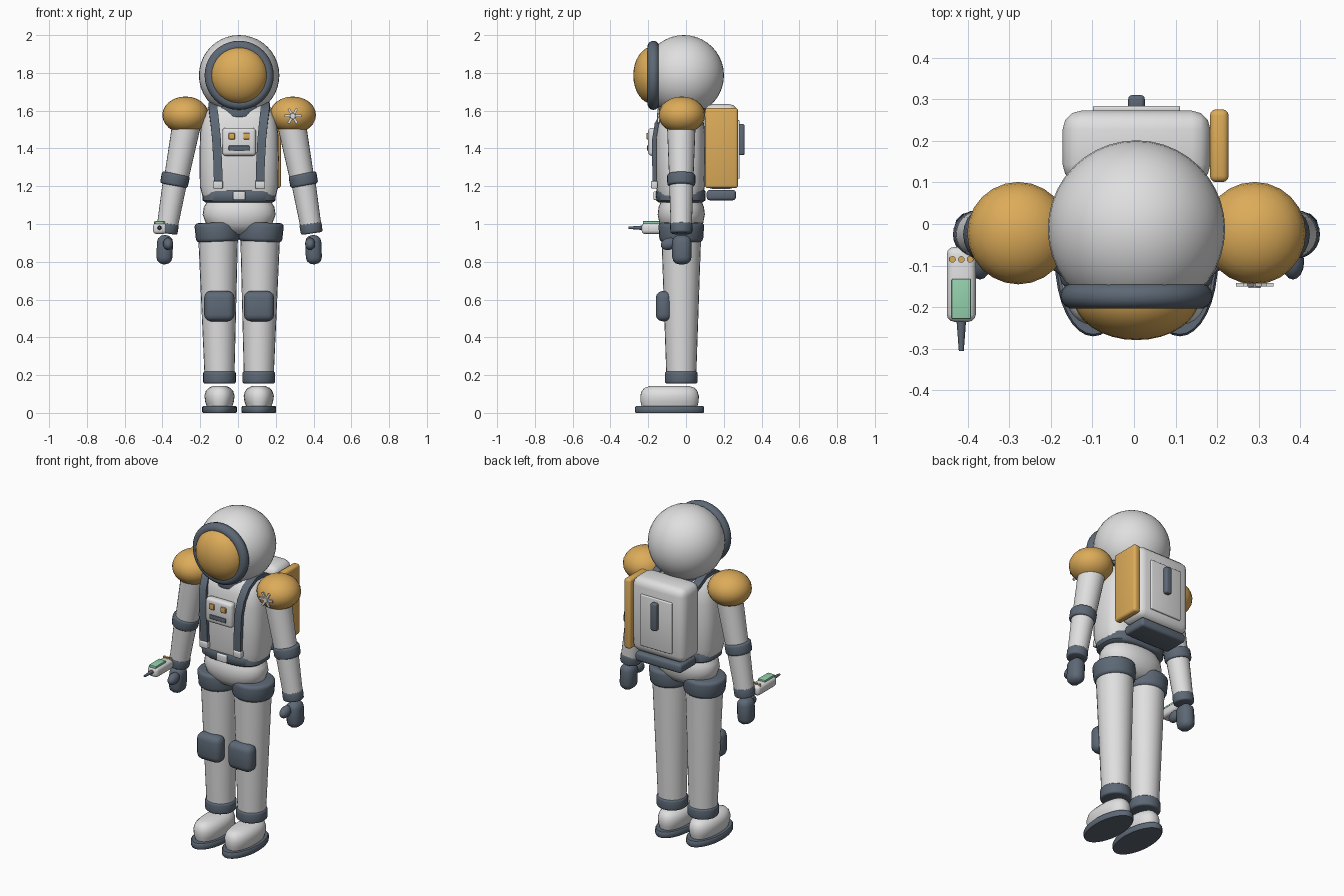
import bpy, bmesh, math
from mathutils import Vector

cube = bpy.data.objects.get("Cube")
if cube:
    bpy.data.objects.remove(cube, do_unlink=True)


def material(name, rgb):
    m = bpy.data.materials.new(name)
    m.use_nodes = True
    m.diffuse_color = (*rgb, 1)
    m.node_tree.nodes["Principled BSDF"].inputs["Base Color"].default_value = (*rgb, 1)
    return m


WHITE = material("suit white", (0.74, 0.74, 0.74))
GOLD = material("warm gold", (0.72, 0.41, 0.10))
DARK = material("slate grey", (0.11, 0.14, 0.18))
GREEN = material("screen green", (0.30, 0.64, 0.42))

CX = 0.006    # body axis
CY = -0.025   # limb depth


def finish(name, mat, bevel=0, segments=3, angle=40):
    """Name, colour, bevel and smooth the active object."""
    ob = bpy.context.object
    ob.name = ob.data.name = name
    ob.data.materials.append(mat)
    bpy.ops.object.transform_apply(location=False, rotation=False, scale=True)
    if bevel:
        mod = ob.modifiers.new("round", 'BEVEL')
        mod.width, mod.segments = bevel, segments
        mod.limit_method = 'ANGLE'
        bpy.ops.object.modifier_apply(modifier=mod.name)
    bpy.ops.object.shade_smooth_by_angle(angle=math.radians(angle))
    return ob


def ball(name, mat, loc, radii, segs=24, rot=(0, 0, 0)):
    bpy.ops.mesh.primitive_uv_sphere_add(segments=segs, ring_count=segs // 2,
                                         location=loc, rotation=rot)
    bpy.context.object.scale = radii
    return finish(name, mat)


def box(name, mat, loc, size, bevel=0, rot=(0, 0, 0)):
    bpy.ops.mesh.primitive_cube_add(size=1, location=loc, rotation=rot)
    bpy.context.object.scale = size
    return finish(name, mat, bevel)


def tube(name, mat, a, b, r1, r2, bevel=0, sides=24):
    a, b = Vector(a), Vector(b)
    bpy.ops.mesh.primitive_cone_add(vertices=sides, radius1=r1, radius2=r2, depth=(b - a).length,
                                    location=(a + b) / 2,
                                    rotation=(b - a).to_track_quat('Z', 'Y').to_euler())
    return finish(name, mat, bevel)


def from_bmesh(name, bm):
    bmesh.ops.recalc_face_normals(bm, faces=bm.faces)
    me = bpy.data.meshes.new(name)
    bm.to_mesh(me)
    bm.free()
    ob = bpy.data.objects.new(name, me)
    bpy.context.collection.objects.link(ob)
    bpy.ops.object.select_all(action='DESELECT')
    bpy.context.view_layer.objects.active = ob
    ob.select_set(True)
    return ob


def loft(name, mat, x, y, profile, power=2.0, sides=32):
    """Stack squarish ellipses given as (z, half width, half depth)."""
    bm = bmesh.new()
    rings = []
    for z, rx, ry in profile:
        ring = []
        for i in range(sides):
            c, s = math.cos(math.tau * i / sides), math.sin(math.tau * i / sides)
            ring.append(bm.verts.new((x + rx * math.copysign(abs(c) ** (2 / power), c),
                                      y + ry * math.copysign(abs(s) ** (2 / power), s), z)))
        rings.append(ring)
    for lo, hi in zip(rings, rings[1:]):
        for i in range(sides):
            j = (i + 1) % sides
            bm.faces.new((lo[i], lo[j], hi[j], hi[i]))
    bm.faces.new(rings[0])
    bm.faces.new(rings[-1])
    from_bmesh(name, bm)
    return finish(name, mat, angle=50)


def ribbon(name, mat, path, width, thick):
    bm = bmesh.new()
    pairs = [[bm.verts.new((x + k * width / 2, y, z)) for k in (-1, 1)] for x, y, z in path]
    for p, q in zip(pairs, pairs[1:]):
        bm.faces.new((p[0], p[1], q[1], q[0]))
    ob = from_bmesh(name, bm)
    mod = ob.modifiers.new("thick", 'SOLIDIFY')
    mod.thickness, mod.offset = thick, 0
    bpy.ops.object.modifier_apply(modifier=mod.name)
    return finish(name, mat)


# Helmet, visor rim and visor
ball("helmet", WHITE, (CX, -0.012, 1.787), (0.213,) * 3, 40)
bpy.ops.mesh.primitive_torus_add(major_segments=40, minor_segments=14, major_radius=0.152,
                                 minor_radius=0.031, location=(CX, -0.173, 1.787),
                                 rotation=(math.pi / 2, 0, 0))
finish("visor_rim", DARK, angle=60)
ball("visor", GOLD, (CX, -0.175, 1.787), (0.152, 0.104, 0.152), 32)
tube("neck_ring", DARK, (CX, -0.02, 1.56), (CX, -0.02, 1.63), 0.13, 0.13, 0.015)

# Torso, belt and hips
loft("torso", WHITE, CX, -0.03, [(1.15, 0.195, 0.12), (1.2, 0.208, 0.13), (1.35, 0.21, 0.134),
     (1.48, 0.207, 0.132), (1.55, 0.195, 0.122), (1.6, 0.17, 0.105), (1.63, 0.13, 0.075)], 3)
loft("belt", DARK, CX, -0.028, [(1.115, 0.18, 0.118), (1.125, 0.193, 0.13),
     (1.172, 0.195, 0.132), (1.186, 0.183, 0.12)], 2.8)
box("belt_buckle", WHITE, (CX, -0.16, 1.15), (0.066, 0.025, 0.045), 0.006)
loft("hips", WHITE, CX, CY, [(0.945, 0.07, 0.05), (0.965, 0.13, 0.09), (1.0, 0.175, 0.115),
     (1.05, 0.193, 0.125), (1.09, 0.187, 0.12), (1.125, 0.165, 0.105)], 2.2)

# Chest control panel
box("chest_panel", WHITE, (CX, -0.175, 1.435), (0.178, 0.05, 0.148), 0.018)
for s in (-1, 1):
    box("panel_button", GOLD, (CX + s * 0.039, -0.202, 1.465), (0.033, 0.016, 0.033), 0.004)
box("panel_slot", DARK, (CX, -0.201, 1.402), (0.11, 0.012, 0.026), 0.004)

for s, side in ((-1, "right"), (1, "left")):
    def at(x, y, z):
        return (CX + s * x, y, z)

    # Shoulder straps with their clips
    ribbon(side + "_strap", DARK, [at(0.11, -0.165, 1.19), at(0.113, -0.168, 1.32),
           at(0.12, -0.168, 1.45), at(0.128, -0.155, 1.53), at(0.136, -0.122, 1.595),
           at(0.14, -0.06, 1.632), at(0.14, 0.02, 1.63), at(0.138, 0.11, 1.58)], 0.046, 0.022)
    box(side + "_strap_clip", WHITE, at(0.112, -0.168, 1.207), (0.052, 0.034, 0.04), 0.006)

    # Arm
    ball(side + "_shoulder", GOLD, at(0.284, -0.022, 1.577), (0.123, 0.123, 0.098), 24)
    tube(side + "_upper_arm", WHITE, at(0.335, CY, 1.23), at(0.272, CY, 1.56), 0.064, 0.077)
    tube(side + "_elbow_band", DARK, at(0.346, CY, 1.203), at(0.334, CY, 1.266), 0.074, 0.075, 0.012)
    tube(side + "_forearm", WHITE, at(0.383, CY, 0.97), at(0.337, CY, 1.24), 0.055, 0.065)
    tube(side + "_wrist_band", DARK, at(0.385, CY, 0.95), at(0.377, CY, 1.005), 0.058, 0.059, 0.01)
    box(side + "_glove", DARK, at(0.394, -0.022, 0.864), (0.085, 0.102, 0.155), 0.038,
        (0, -s * 0.04, 0))
    ball(side + "_thumb", DARK, at(0.376, -0.09, 0.895), (0.027, 0.045, 0.032), 16, (0.25, 0, 0))

    # Leg
    tube(side + "_leg", WHITE, at(0.104, CY, 0.19), at(0.112, CY, 0.99), 0.079, 0.107)
    tube(side + "_thigh_band", DARK, at(0.112, CY, 0.905), at(0.116, CY, 1.008), 0.115, 0.122, 0.02)
    box(side + "_knee_pad", DARK, at(0.105, -0.118, 0.565), (0.16, 0.084, 0.16), 0.035)
    tube(side + "_ankle_band", DARK, at(0.104, CY, 0.155), at(0.104, CY, 0.22), 0.087, 0.087, 0.012)

    # Boot and sole
    loft(side + "_boot", WHITE, CX + s * 0.104, -0.087, [(0.03, 0.066, 0.146), (0.06, 0.076, 0.154),
         (0.09, 0.08, 0.155), (0.115, 0.073, 0.148), (0.132, 0.058, 0.134),
         (0.142, 0.036, 0.105)], 2.3)
    loft(side + "_sole", DARK, CX + s * 0.104, -0.087, [(0, 0.088, 0.179), (0.006, 0.092, 0.183),
         (0.03, 0.092, 0.183), (0.036, 0.087, 0.178)])

# Star patch on the left shoulder
for i in range(3):
    box("patch_spoke", WHITE, (CX + 0.284, -0.146, 1.572), (0.09, 0.009, 0.013),
        rot=(0, i * math.pi / 3, 0))
tube("patch_hub", WHITE, (CX + 0.284, -0.142, 1.572), (CX + 0.284, -0.154, 1.572), 0.018, 0.014, sides=12)

# Backpack
box("backpack", WHITE, (CX, 0.185, 1.41), (0.355, 0.175, 0.45), 0.045)
box("backpack_plate", WHITE, (CX, 0.276, 1.395), (0.21, 0.016, 0.31), 0.005)
box("backpack_handle", DARK, (CX, 0.292, 1.447), (0.04, 0.036, 0.165), 0.01)
box("backpack_tray", DARK, (CX, 0.187, 1.153), (0.31, 0.155, 0.055), 0.016)
box("side_panel", GOLD, (0.205, 0.188, 1.402), (0.045, 0.175, 0.425), 0.015)

# Handheld scanner
SX = -0.415
box("scanner_body", WHITE, (SX, -0.145, 0.976), (0.07, 0.18, 0.058), 0.018)
box("scanner_screen", GREEN, (SX, -0.18, 1.007), (0.046, 0.096, 0.016), 0.002)
tube("scanner_probe", DARK, (SX, -0.225, 0.98), (SX, -0.305, 0.98), 0.012, 0.006, sides=12)
for k in (-1, 0, 1):
    tube("scanner_button", GOLD, (SX + k * 0.021, -0.085, 0.99), (SX + k * 0.021, -0.085, 1.012),
         0.008, 0.008, sides=12)
